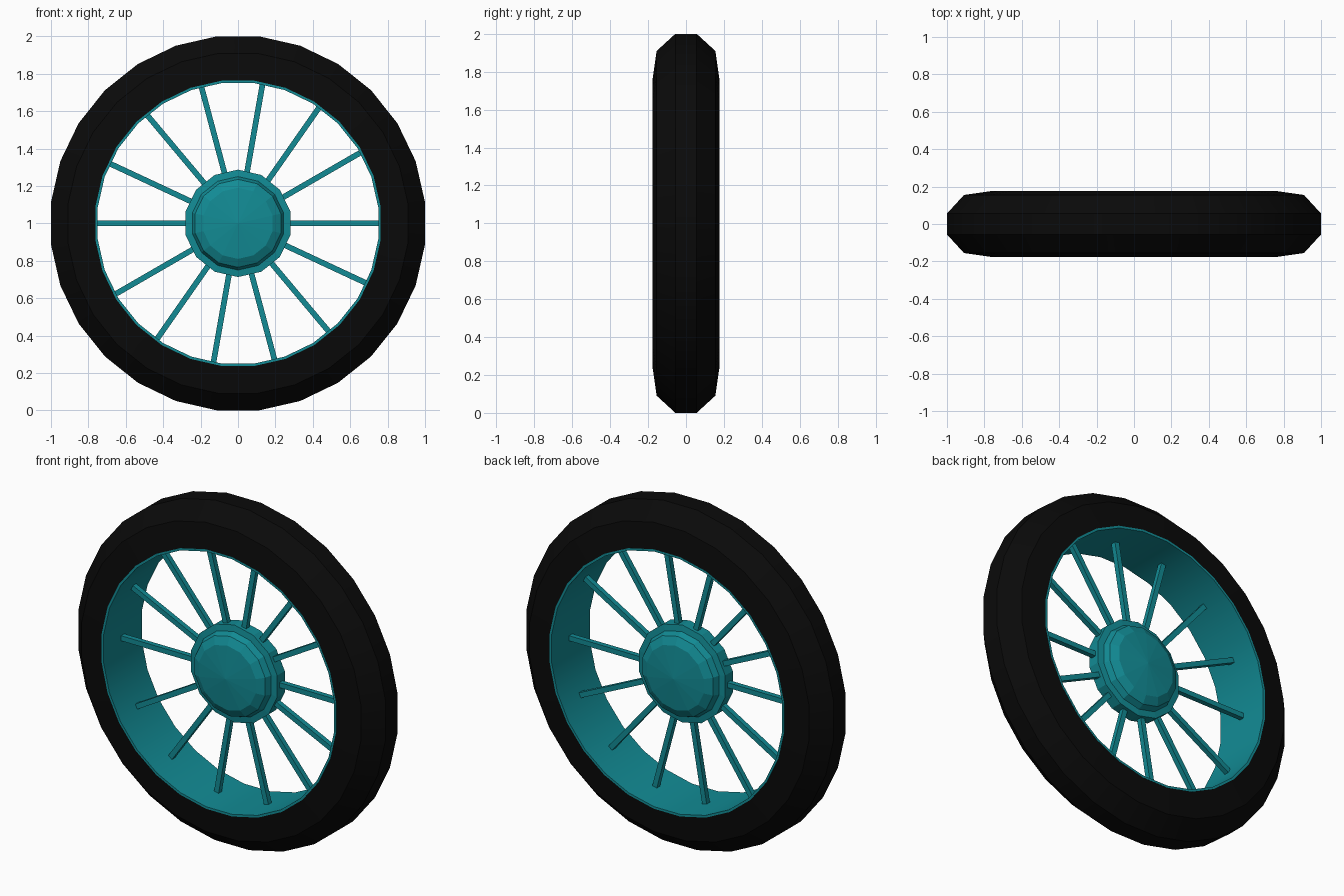
import bpy, math
from mathutils import Matrix

if "Cube" in bpy.data.objects:
    bpy.data.objects.remove(bpy.data.objects["Cube"])

def material(name, color):
    m = bpy.data.materials.new(name)
    m.diffuse_color = (*color, 1)
    m.use_nodes = True
    m.node_tree.nodes["Principled BSDF"].inputs["Base Color"].default_value = m.diffuse_color
    return m

teal = material("teal_paint", (0.006, 0.26, 0.30))
black = material("black_rubber", (0.003, 0.003, 0.003))

def add_object(name, verts, faces, mat, angle=None):
    me = bpy.data.meshes.new(name)
    me.from_pydata(verts, [], faces)
    me.validate()
    ob = bpy.data.objects.new(name, me)
    bpy.context.collection.objects.link(ob)
    me.materials.append(mat)
    bpy.ops.object.select_all(action='DESELECT')
    ob.select_set(True)
    bpy.context.view_layer.objects.active = ob
    bpy.ops.object.mode_set(mode='EDIT')
    bpy.ops.mesh.select_all(action='SELECT')
    bpy.ops.mesh.remove_doubles(threshold=0.0001)
    bpy.ops.mesh.normals_make_consistent(inside=False)
    bpy.ops.object.mode_set(mode='OBJECT')
    if angle:
        bpy.ops.object.shade_smooth_by_angle(angle=math.radians(angle))
    return ob

def lathe(name, profile, sides, mat, closed, angle=None):
    """Spin (radius, y) points around the axle, flats facing left and right."""
    verts, faces, n = [], [], len(profile)
    for i in range(sides):
        a = 2 * math.pi * (i + 0.5) / sides
        verts += [(r * math.cos(a), y, 1 + r * math.sin(a)) for r, y in profile]
    for i in range(sides):
        j = (i + 1) % sides
        for k in range(n if closed else n - 1):
            l = (k + 1) % n
            faces.append((i * n + k, i * n + l, j * n + l, j * n + k))
    return add_object(name, verts, faces, mat, angle)

# Tyre
half = [(0.768, 0.176), (0.915, 0.155), (1.0063, 0.056)]
lathe("tyre", half + [(r, -y) for r, y in reversed(half)], 28, black, True, 20)

# Rim band inside the tyre
lathe("rim", [(0.755, -0.177), (0.768, -0.177), (0.768, 0.177), (0.755, 0.177)],
      28, teal, True, 20)

# Hub: flange with a shallow dome on each side
dome = [(0, 0.118), (0.19, 0.10), (0.235, 0.075), (0.25, 0.04), (0.287, 0.035)]
lathe("hub", dome + [(r, -y) for r, y in reversed(dome)], 14, teal, False)

# Spokes: square bars, seven per half turn
w = 0.015
for i, deg in enumerate([0, 30, 55, 80, 105, 130, 155]):
    for turn in (0, 180):
        bpy.ops.mesh.primitive_cube_add(size=1)
        ob = bpy.context.object
        ob.name = f"spoke_{i + 1}_{'a' if turn == 0 else 'b'}"
        place = (Matrix.Translation((0, 0, 1))
                 @ Matrix.Rotation(-math.radians(deg + turn), 4, 'Y')
                 @ Matrix.Translation((0.5, 0, 0))
                 @ Matrix.Diagonal((0.505, 2 * w, 2 * w, 1)))
        ob.data.transform(place)
        ob.data.materials.append(teal)
